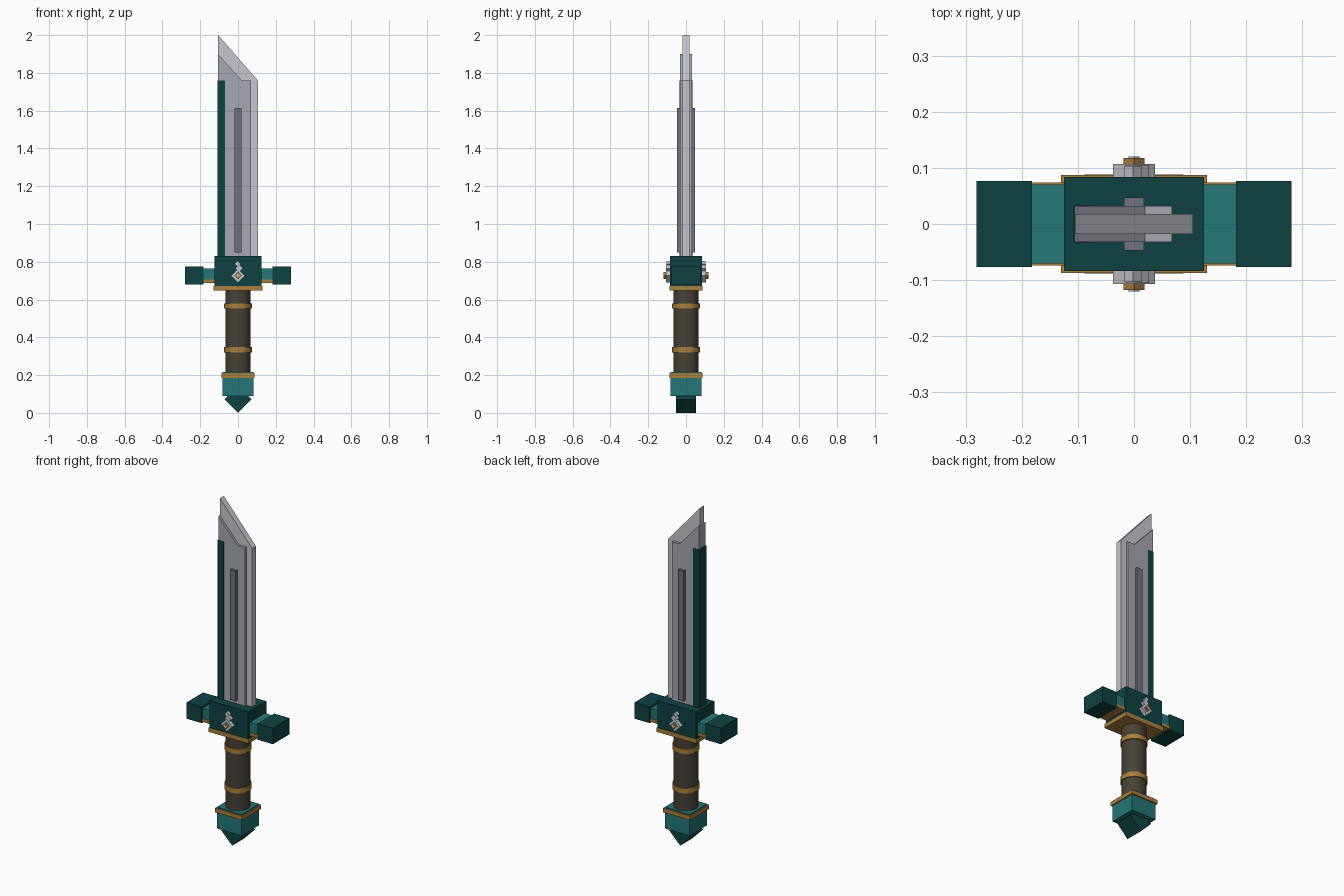
import bpy
import bmesh
import math

if "Cube" in bpy.data.objects:
    bpy.data.objects.remove(bpy.data.objects["Cube"])


def mat(name, r, g, b):
    """Flat material from 0-255 display values."""
    m = bpy.data.materials.new(name)
    lin = [((c / 255 + 0.055) / 1.055) ** 2.4 for c in (r, g, b)]
    m.diffuse_color = (*lin, 1)
    m.use_nodes = True
    m.node_tree.nodes["Principled BSDF"].inputs["Base Color"].default_value = m.diffuse_color
    return m


DARK_TEAL = mat("dark_teal", 14, 66, 66)
TEAL = mat("teal", 36, 119, 119)
GOLD = mat("gold", 170, 128, 62)
LEATHER = mat("brown_leather", 72, 66, 54)
EDGE = mat("light_steel", 198, 199, 207)
STEEL = mat("steel", 166, 168, 177)
GROOVE = mat("dark_steel", 114, 115, 123)


def prism(name, profile, y0, y1, material):
    """Extrude an x-z outline from y0 to y1."""
    bm = bmesh.new()
    face = bm.faces.new([bm.verts.new((x, y0, z)) for x, z in profile])
    ext = bmesh.ops.extrude_face_region(bm, geom=[face])
    verts = [v for v in ext["geom"] if isinstance(v, bmesh.types.BMVert)]
    bmesh.ops.translate(bm, verts=verts, vec=(0, y1 - y0, 0))
    bmesh.ops.recalc_face_normals(bm, faces=bm.faces)
    mesh = bpy.data.meshes.new(name)
    bm.to_mesh(mesh)
    bm.free()
    obj = bpy.data.objects.new(name, mesh)
    bpy.context.collection.objects.link(obj)
    mesh.materials.append(material)
    return obj


def box(name, x0, x1, y, z0, z1, material):
    """Box that is symmetric front to back."""
    return prism(name, [(x0, z0), (x1, z0), (x1, z1), (x0, z1)], -y, y, material)


def diamond(name, x, z, r, y0, y1, material):
    return prism(name, [(x, z - r), (x + r, z), (x, z + r), (x - r, z)], y0, y1, material)


def cylinder(name, r, z0, z1, material):
    bpy.ops.mesh.primitive_cylinder_add(vertices=20, radius=r, depth=z1 - z0,
                                        location=(0, 0, (z0 + z1) / 2))
    obj = bpy.context.object
    obj.name = name
    obj.data.materials.append(material)
    bpy.ops.object.shade_smooth_by_angle(angle=math.radians(40))


# Blade: thin cutting layer, thicker body, coloured spine and raised rib
prism("blade_edge", [(-0.105, 0.80), (0.105, 0.80), (0.105, 1.76), (-0.105, 2.0)],
      -0.018, 0.018, EDGE)
prism("blade_body", [(-0.106, 0.80), (0.068, 0.80), (0.068, 1.76), (0.02, 1.76),
                     (-0.106, 1.90)], -0.032, 0.032, STEEL)
box("blade_spine", -0.108, -0.07, 0.034, 0.80, 1.76, DARK_TEAL)
box("blade_rib", -0.018, 0.018, 0.047, 0.85, 1.615, GROOVE)

# Guard: centre block, gold base plate and two arms
box("guard_block", -0.125, 0.125, 0.084, 0.67, 0.83, DARK_TEAL)
box("guard_plate", -0.13, 0.13, 0.087, 0.647, 0.672, GOLD)
for side, s in (("left", -1), ("right", 1)):
    for part, a, b, y, z0, z1, m in (
            ("arm", 0.12, 0.19, 0.07, 0.705, 0.765, TEAL),
            ("arm_trim", 0.12, 0.19, 0.074, 0.687, 0.706, GOLD),
            ("arm_end", 0.182, 0.281, 0.077, 0.68, 0.775, DARK_TEAL)):
        box(f"guard_{part}_{side}", min(s * a, s * b), max(s * a, s * b), y, z0, z1, m)

# Emblem of stacked diamonds on both faces of the guard
for side, s in (("front", -1), ("back", 1)):
    for part, x, z, r, depth, m in (
            ("base", 0, 0.727, 0.037, 0.107, EDGE),
            ("middle", 0.006, 0.765, 0.021, 0.105, EDGE),
            ("top", -0.002, 0.789, 0.016, 0.103, EDGE),
            ("gold", 0, 0.727, 0.019, 0.118, GOLD),
            ("centre", 0, 0.727, 0.010, 0.120, EDGE)):
        diamond(f"emblem_{part}_{side}", x, z, r, s * 0.08, s * depth, m)

# Grip with two gold rings
cylinder("grip", 0.067, 0.20, 0.66, LEATHER)
cylinder("grip_ring_lower", 0.073, 0.32, 0.35, GOLD)
cylinder("grip_ring_upper", 0.073, 0.552, 0.58, GOLD)

# Pommel: block, gold band and pointed end
box("pommel_block", -0.081, 0.081, 0.081, 0.09, 0.216, TEAL)
box("pommel_band", -0.088, 0.088, 0.088, 0.186, 0.21, GOLD)
diamond("pommel_point", 0, 0.072, 0.072, -0.054, 0.054, DARK_TEAL)
